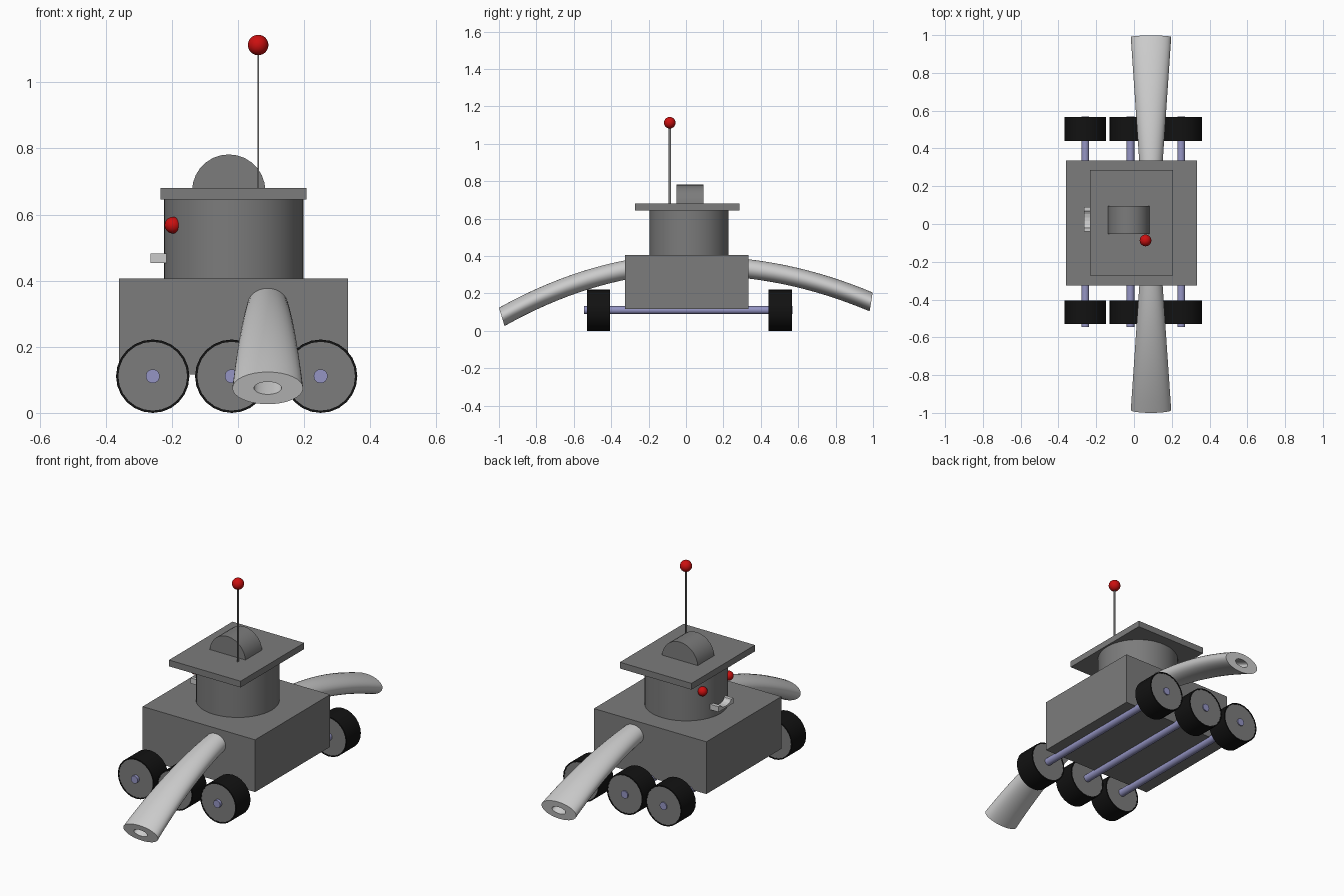
import bpy, bmesh, math
from mathutils import Vector, Matrix

if "Cube" in bpy.data.objects:
    bpy.data.objects.remove(bpy.data.objects["Cube"])


def material(name, r, g, b):
    m = bpy.data.materials.new(name)
    m.diffuse_color = (r, g, b, 1)
    m.use_nodes = True
    m.node_tree.nodes["Principled BSDF"].inputs["Base Color"].default_value = m.diffuse_color
    return m


GREY = material("dark_grey", 0.2, 0.2, 0.2)
BLACK = material("tyre_black", 0.006, 0.006, 0.006)
RED = material("red", 0.6, 0.005, 0.005)
BLUE = material("axle_blue", 0.3, 0.3, 0.55)


def finish(name, bm, mat=None, smooth=False):
    bmesh.ops.recalc_face_normals(bm, faces=bm.faces[:])
    mesh = bpy.data.meshes.new(name)
    bm.to_mesh(mesh)
    bm.free()
    ob = bpy.data.objects.new(name, mesh)
    bpy.context.collection.objects.link(ob)
    if mat:
        mesh.materials.append(mat)
    if smooth:
        bpy.ops.object.select_all(action='DESELECT')
        ob.select_set(True)
        bpy.context.view_layer.objects.active = ob
        bpy.ops.object.shade_smooth_by_angle(angle=math.radians(35))
    return ob


def box(name, lo, hi, mat=None):
    lo, hi = Vector(lo), Vector(hi)
    bm = bmesh.new()
    bmesh.ops.create_cube(bm, size=1, matrix=Matrix.Translation((lo + hi) / 2)
                          @ Matrix.Diagonal((*(hi - lo), 1)))
    return finish(name, bm, mat)


def cylinder(name, centre, r, length, mat, axis='Z', segs=32):
    bm = bmesh.new()
    rot = Matrix.Rotation(math.pi / 2, 4, 'X') if axis == 'Y' else Matrix()
    bmesh.ops.create_cone(bm, cap_ends=True, segments=segs, radius1=r, radius2=r,
                          depth=length, matrix=Matrix.Translation(centre) @ rot)
    return finish(name, bm, mat, True)


def ball(name, centre, r):
    bm = bmesh.new()
    bmesh.ops.create_uvsphere(bm, u_segments=24, v_segments=16, radius=r,
                              matrix=Matrix.Translation(centre))
    return finish(name, bm, RED, True)


def loft_loop(name, rings, mat=None):
    """Skin rings of points, joining the last ring back to the first."""
    bm = bmesh.new()
    vs = [[bm.verts.new(p) for p in ring] for ring in rings]
    n = len(vs[0])
    for a, b in zip(vs, vs[1:] + vs[:1]):
        for i in range(n):
            j = (i + 1) % n
            bm.faces.new((a[i], a[j], b[j], b[i]))
    return finish(name, bm, mat, True)


def ellipse(x, y, z, rx, rz, tilt=0, n=32):
    """Upright ring facing y; tilt shears its top along y."""
    angles = [2 * math.pi * i / n for i in range(n)]
    return [(x + rx * math.cos(a), y + rz * math.sin(a) * math.sin(tilt),
             z + rz * math.sin(a) * math.cos(tilt)) for a in angles]


def extrude_y_or_x(name, profile, vec, mat=None, smooth=False):
    bm = bmesh.new()
    f = bm.faces.new([bm.verts.new(p) for p in profile])
    g = bmesh.ops.extrude_face_region(bm, geom=[f])['geom']
    bmesh.ops.translate(bm, vec=vec, verts=[v for v in g if isinstance(v, bmesh.types.BMVert)])
    return finish(name, bm, mat, smooth)


# Body, turret and roof plate
box("body", (-0.36, -0.325, 0.116), (0.333, 0.335, 0.407), GREY)
cylinder("turret", (-0.013, 0.016, 0.526), 0.211, 0.242, GREY, segs=48)
box("roof_plate", (-0.234, -0.273, 0.645), (0.207, 0.286, 0.68), GREY)

# Half-round hatch on the roof
arc = [math.pi * i / 14 for i in range(15)]
extrude_y_or_x("roof_hatch", [(-0.028 + 0.111 * math.cos(a), -0.052, 0.671 + 0.111 * math.sin(a))
                              for a in arc], (0, 0.146, 0), GREY, True)

# Antenna: flat strip and ball
box("antenna_rod", (0.059, -0.094, 0.67), (0.063, -0.08, 1.1), GREY)
ball("antenna_ball", (0.061, -0.087, 1.113), 0.031)

# Face on the left side: eyes and smiling mouth
for side, y in (("front", -0.095), ("back", 0.135)):
    ball(side + "_eye", (-0.197, y, 0.568), 0.025)
dip = [(-0.264, 0.025 + 0.045 * math.cos(a), 0.483 - 0.02 * math.sin(a)) for a in arc[::2]]
extrude_y_or_x("mouth", [(-0.264, -0.04, 0.483), (-0.264, -0.04, 0.453), (-0.264, 0.09, 0.453),
                         (-0.264, 0.09, 0.483)] + dip, (0.06, 0, 0))

# Axles and wheels
for pos, x in (("left", -0.258), ("middle", -0.019), ("right", 0.25)):
    cylinder(pos + "_axle", (x, 0.0125, 0.111), 0.021, 1.115, BLUE, 'Y', 24)
    for side, y in (("front", -0.468), ("back", 0.503)):
        h = 0.0625
        loft_loop(f"{side}_{pos}_tyre", [ellipse(x, y + d, 0.111, r, r, n=24) for d, r in
                                         ((-h, 0.111), (h, 0.111), (h, 0.104), (-h, 0.104))], BLACK)
        cylinder(f"{side}_{pos}_hub", (x, y, 0.111), 0.106, 0.122, GREY, 'Y', 32)


# Drooping, flaring hollow arms
def arm(name, s, length, z0, b, c, tilt0, tilt1):
    def ring(t, k):
        tilt = tilt0 + (tilt1 - tilt0) * t
        return ellipse(0.09, s * (0.3 + length * t), z0 + b * t + c * t * t,
                       k * (0.06 + 0.047 * t), k * 0.051, s * tilt)
    ts = [i / 12 for i in range(13)]
    loft_loop(name, [ring(t, 1) for t in ts] + [ring(t, 0.39) for t in reversed(ts)])


arm("front_arm", -1, 0.685, 0.33, -0.127, -0.128, 0.18, 0.3)
arm("back_arm", 1, 0.69, 0.335, -0.07, -0.11, 0.1, 0.16)
